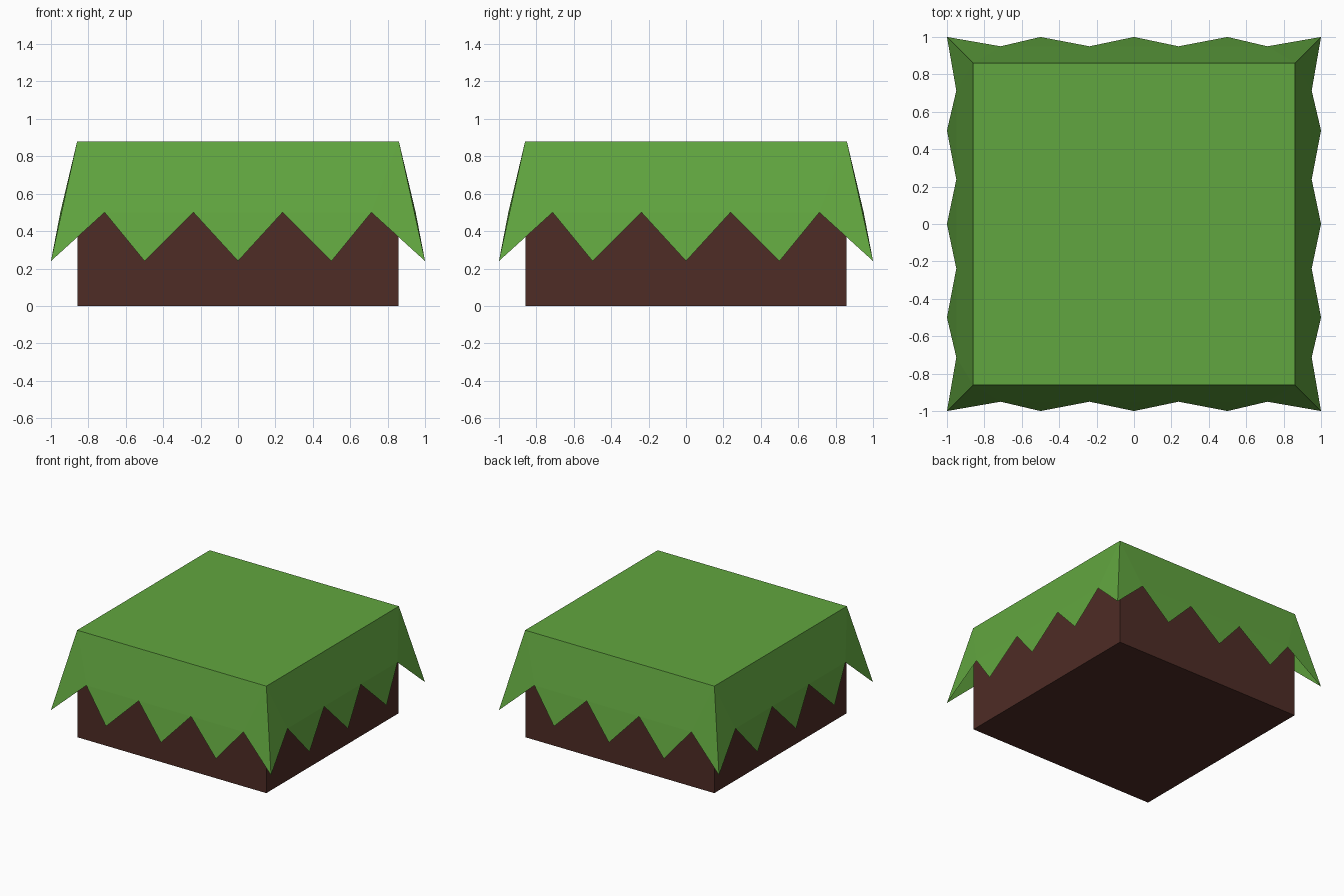
import bpy, bmesh
from math import pi
from mathutils import Matrix, Vector

if "Cube" in bpy.data.objects:
    bpy.data.objects.remove(bpy.data.objects["Cube"])

TOP, HALF = 0.88, 0.86           # height and half width of the block
TIP_Z, TIP_OUT = 0.24, 1.0       # points of the grass fringe
NOTCH_Z, NOTCH_OUT = 0.50, 0.95  # notches between the points


def make_object(name, bm, color):
    bmesh.ops.remove_doubles(bm, verts=bm.verts, dist=1e-4)
    bmesh.ops.recalc_face_normals(bm, faces=bm.faces)
    mesh = bpy.data.meshes.new(name)
    bm.to_mesh(mesh)
    bm.free()
    obj = bpy.data.objects.new(name, mesh)
    bpy.context.collection.objects.link(obj)
    mat = bpy.data.materials.new(name + "_material")
    mat.diffuse_color = (*color, 1)
    mat.use_nodes = True
    mat.node_tree.nodes["Principled BSDF"].inputs["Base Color"].default_value = mat.diffuse_color
    mesh.materials.append(mat)
    return obj


# Soil: square block, open at the top where the grass covers it
bm = bmesh.new()
bmesh.ops.create_cube(bm, size=1, matrix=Matrix.Translation((0, 0, TOP / 2))
                      @ Matrix.Diagonal((2 * HALF - 0.004, 2 * HALF - 0.004, TOP, 1)))
lid = [f for f in bm.faces if f.normal.z > 0.9]
bmesh.ops.delete(bm, geom=lid, context='FACES_ONLY')
make_object("soil", bm, (0.077, 0.025, 0.019))

# Grass: flat top with a flared zigzag fringe repeated on four sides
bm = bmesh.new()
left, right = Vector((-HALF, -HALF, TOP)), Vector((HALF, -HALF, TOP))
tips = [Vector((x, -TIP_OUT, TIP_Z)) for x in (-1, -0.5, 0, 0.5, 1)]
notches = [Vector((x, -NOTCH_OUT, NOTCH_Z)) for x in (-0.713, -0.238, 0.238, 0.713)]
fringe = [[left, *notches, right], [left, tips[0], notches[0]], [right, notches[3], tips[4]]]
fringe += [[notches[i], tips[i + 1], notches[i + 1]] for i in range(3)]
for side in range(4):
    turn = Matrix.Rotation(side * pi / 2, 3, 'Z')
    for face in fringe:
        bm.faces.new([bm.verts.new(turn @ p) for p in face])
bm.faces.new([bm.verts.new((x, y, TOP)) for x, y in
              ((-HALF, -HALF), (HALF, -HALF), (HALF, HALF), (-HALF, HALF))])
make_object("grass", bm, (0.12, 0.38, 0.05))
